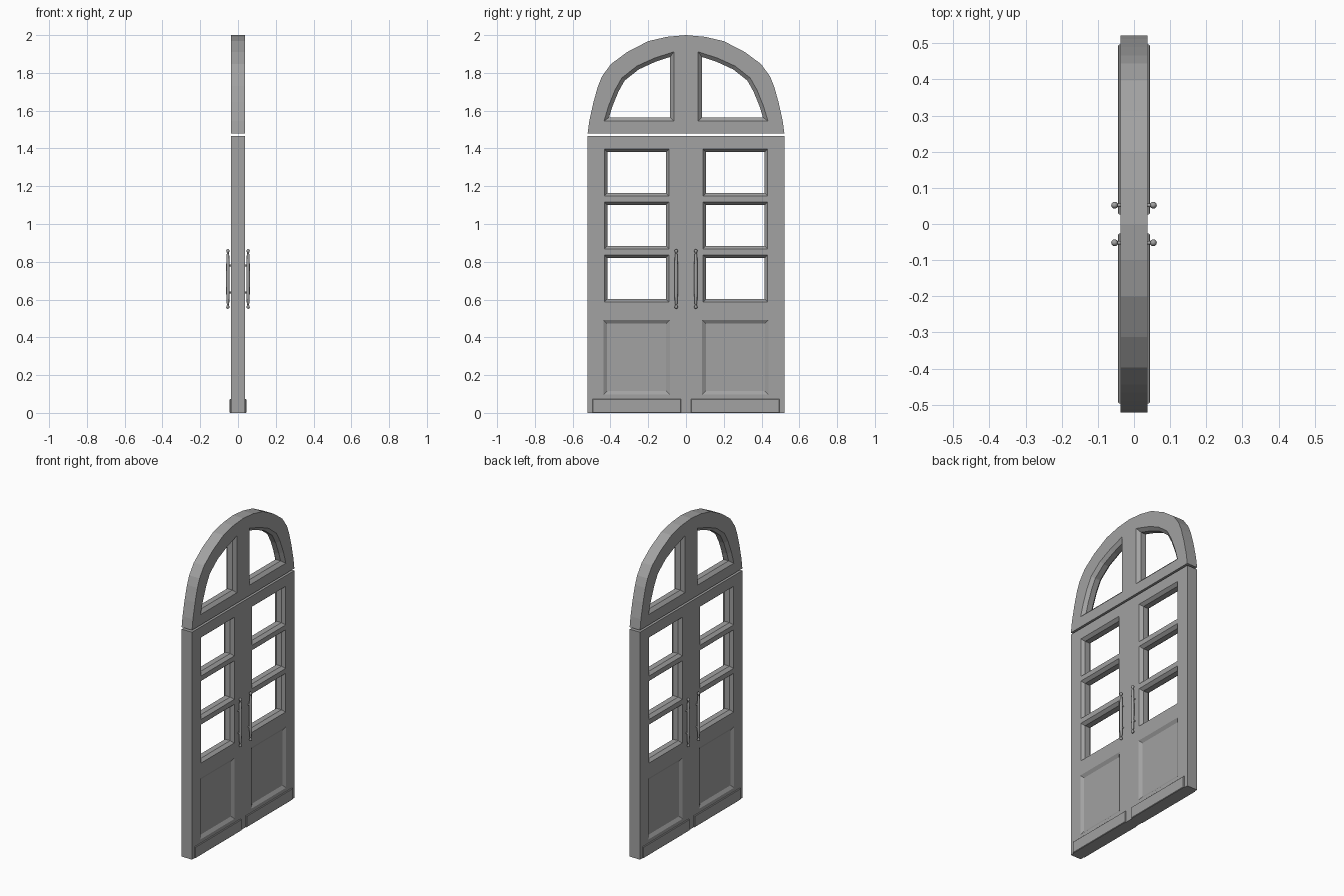
import bpy, bmesh, math
from mathutils import Vector, Matrix

cube = bpy.data.objects.get("Cube")
if cube:
    bpy.data.objects.remove(cube, do_unlink=True)

HALF = 0.037      # half the door thickness, along x

grey = bpy.data.materials.new("door grey")
grey.use_nodes = True
grey.diffuse_color = (0.36, 0.36, 0.36, 1)
grey.node_tree.nodes["Principled BSDF"].inputs["Base Color"].default_value = (0.36, 0.36, 0.36, 1)


def add_object(name, data):
    obj = bpy.data.objects.new(name, data)
    bpy.context.collection.objects.link(obj)
    data.materials.append(grey)
    return obj


def finish(name, bm):
    bmesh.ops.recalc_face_normals(bm, faces=bm.faces)
    mesh = bpy.data.meshes.new(name)
    bm.to_mesh(mesh)
    bm.free()
    return add_object(name, mesh)


def select_only(obj):
    bpy.ops.object.select_all(action='DESELECT')
    obj.select_set(True)
    bpy.context.view_layer.objects.active = obj


def rect(y0, y1, z0, z1):
    return [(y0, z0), (y1, z0), (y1, z1), (y0, z1)]


def mirror(loop):
    return [(-y, z) for y, z in reversed(loop)]


def inset(loop, dist):
    """Move every side of a counter-clockwise outline inwards."""
    pts = [Vector(p) for p in loop]
    out = []
    for i, p in enumerate(pts):
        a = (p - pts[i - 1]).normalized()
        b = (pts[(i + 1) % len(pts)] - p).normalized()
        n1, n2 = Vector((-a.y, a.x)), Vector((-b.y, b.x))
        out.append(tuple(p + (n1 + n2) * dist / (1 + n1.dot(n2))))
    return out


def slab(name, outline, holes):
    """Flat board in the yz plane with openings."""
    curve = bpy.data.curves.new(name, 'CURVE')
    curve.dimensions = '2D'
    curve.fill_mode = 'BOTH'
    curve.extrude = HALF
    for loop in [outline] + holes:
        spline = curve.splines.new('POLY')
        spline.points.add(len(loop) - 1)
        for point, (y, z) in zip(spline.points, loop):
            point.co = (y, z, 0, 1)
        spline.use_cyclic_u = True
    obj = add_object(name, curve)
    obj.rotation_euler = (math.pi / 2, 0, math.pi / 2)
    select_only(obj)
    bpy.ops.object.convert(target='MESH')
    obj = bpy.context.object
    bpy.ops.object.shade_flat()
    return obj


def moulding(name, outer, width, depth, solid):
    """Chamfered lining of an opening, or a sunk panel when solid."""
    inner = inset(outer, width)
    bm = bmesh.new()
    rings = [[bm.verts.new((x, y, z)) for y, z in loop] for loop, x in
             ((inner, -depth), (outer, -HALF), (outer, HALF), (inner, depth))]
    pairs = list(zip(rings, rings[1:]))
    if solid:
        bm.faces.new(rings[0])
        bm.faces.new(rings[-1])
    else:
        pairs.append((rings[-1], rings[0]))
    n = len(outer)
    for r, s in pairs:
        for i in range(n):
            j = (i + 1) % n
            bm.faces.new((r[i], r[j], s[j], s[i]))
    return finish(name, bm)


# Outlines, given for the +y leaf and mirrored to the other
panes = [rect(0.09, 0.432, z, z + 0.249) for z in (0.587, 0.868, 1.148)]
panel = rect(0.086, 0.437, 0.097, 0.492)
fanlight = [(0.064, 1.545), (0.434, 1.545), (0.41, 1.625), (0.376, 1.709), (0.34, 1.773),
            (0.26, 1.836), (0.17, 1.877), (0.064, 1.912)]
half_arch = [(0.521, 1.478), (0.512, 1.545), (0.49, 1.645), (0.466, 1.73), (0.444, 1.783),
             (0.397, 1.847), (0.312, 1.91), (0.2, 1.968), (0.1, 1.991)]
arch = half_arch + [(0, 2.0)] + mirror(half_arch)

# Boards
leaf_holes = panes + [panel]
slab("door_board", rect(-0.521, 0.521, 0, 1.465), leaf_holes + [mirror(h) for h in leaf_holes])
slab("arched_transom", arch, [fanlight, mirror(fanlight)])


def handle_bar(name, x, y):
    """Turned pull bar with ball ends and two mounting posts."""
    mid, reach = 0.709, 0.158
    half = [(0, reach), (0.006, reach - 0.002), (0.0095, reach - 0.009), (0.006, reach - 0.017),
            (0.0045, reach - 0.022), (0.007, reach - 0.03), (0.009, 0.075), (0.0095, 0)]
    profile = half + [(r, -h) for r, h in reversed(half[:-1])]
    bm = bmesh.new()
    verts = [bm.verts.new((r, 0, h)) for r, h in profile]
    edges = [bm.edges.new(pair) for pair in zip(verts, verts[1:])]
    bmesh.ops.spin(bm, geom=verts + edges, axis=(0, 0, 1), cent=(0, 0, 0),
                   angle=math.tau, steps=12)
    bmesh.ops.remove_doubles(bm, verts=bm.verts, dist=0.0001)
    bmesh.ops.translate(bm, verts=bm.verts, vec=(x, y, mid))
    # Posts reaching into the door face
    length = abs(x) - HALF + 0.004
    for dz in (-0.072, 0.072):
        centre = Vector((math.copysign(HALF - 0.004 + length / 2, x), y, mid + dz))
        bmesh.ops.create_cone(bm, cap_ends=True, segments=10, radius1=0.005, radius2=0.005,
                              depth=length, matrix=Matrix.Translation(centre)
                              @ Matrix.Rotation(math.pi / 2, 4, 'Y'))
    obj = finish(name, bm)
    select_only(obj)
    bpy.ops.object.shade_smooth_by_angle(angle=math.radians(50))


def kick_plate(name, face, side):
    """Thin plate along the foot of a leaf, with its front edges eased."""
    bm = bmesh.new()
    bmesh.ops.create_cube(bm, size=1)
    bmesh.ops.scale(bm, verts=bm.verts, vec=(0.007, 0.47, 0.074))
    bmesh.ops.translate(bm, verts=bm.verts, vec=(face * (HALF + 0.0035), side * 0.261, 0.037))
    front = [e for e in bm.edges if all(abs(v.co.x) > HALF + 0.005 for v in e.verts)]
    bmesh.ops.bevel(bm, geom=front, offset=0.003, segments=1, affect='EDGES')
    finish(name, bm)


for side, label in ((1, "right"), (-1, "left")):
    def place(loop):
        return loop if side > 0 else mirror(loop)

    # Glazing frames and sunk panels
    for row, pane in enumerate(panes):
        moulding(f"window_frame_{label}_{row + 1}", place(pane), 0.016, 0.018, False)
    moulding(f"fanlight_frame_{label}", place(fanlight), 0.02, 0.018, False)
    moulding(f"lower_panel_{label}", place(panel), 0.02, 0.024, True)

    # Fittings on both faces
    for face, face_label in ((1, "inner"), (-1, "outer")):
        handle_bar(f"handle_{face_label}_{label}", face * 0.0535, side * 0.052)
        kick_plate(f"kick_plate_{face_label}_{label}", face, side)
